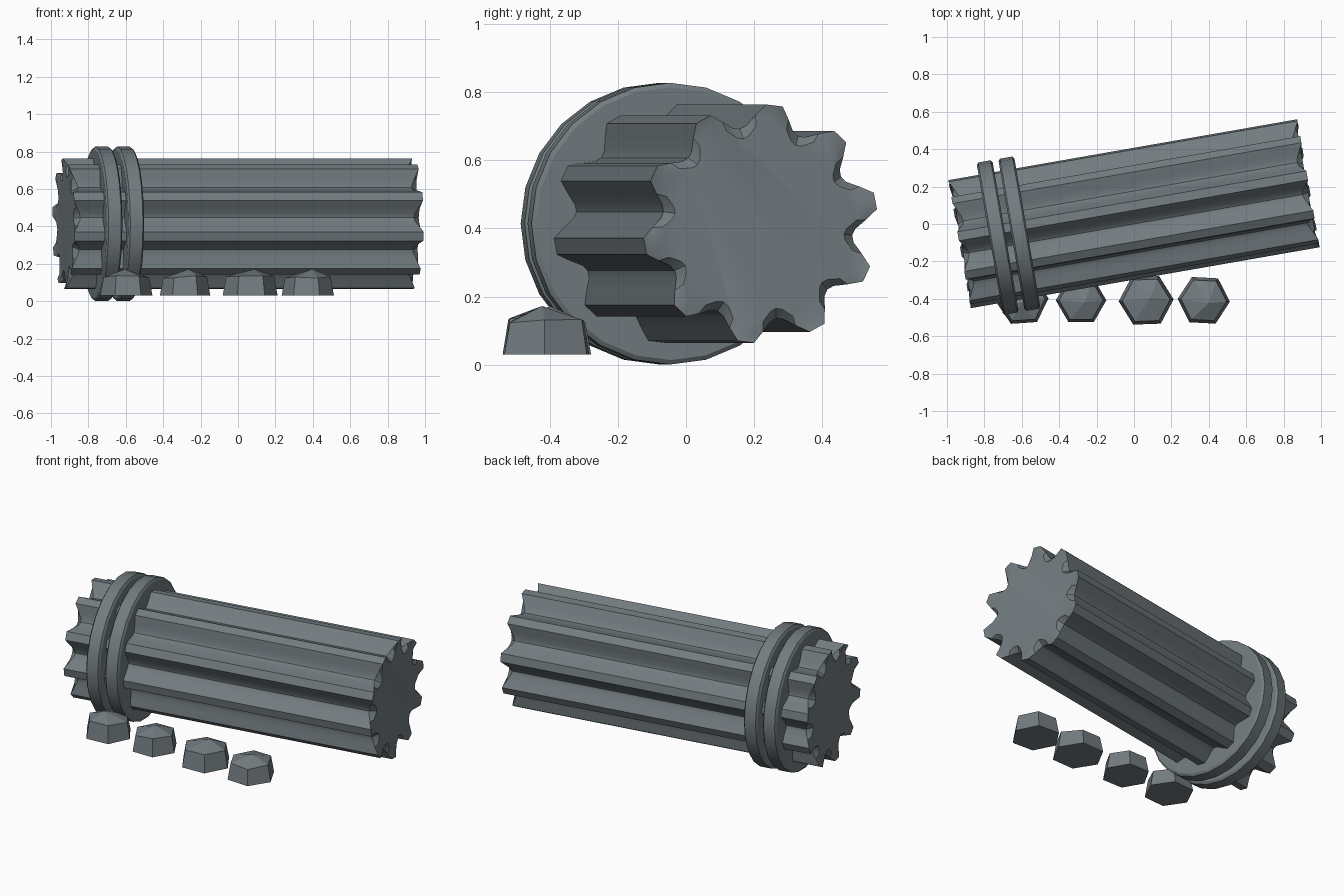
import bpy, bmesh, math, random
from mathutils import Matrix, Vector

if "Cube" in bpy.data.objects:
    bpy.data.objects.remove(bpy.data.objects["Cube"])

random.seed(4)
stone = bpy.data.materials.new("slate_stone")
stone.diffuse_color = (0.17, 0.2, 0.215, 1)
stone.use_nodes = True
stone.node_tree.nodes["Principled BSDF"].inputs["Base Color"].default_value = stone.diffuse_color

YAW = math.radians(9.9)
# Local frame of the fallen shaft: local x runs along its axis
LAY = Matrix.Translation((0, 0.055, 0.414)) @ Matrix.Rotation(YAW, 4, 'Z')


def loft(name, loops, matrix, smooth):
    """Bridge equal-length point loops and close both ends."""
    bm = bmesh.new()
    rings = [[bm.verts.new(matrix @ Vector(p)) for p in loop] for loop in loops]
    n = len(rings[0])
    for a, b in zip(rings, rings[1:]):
        for i in range(n):
            j = (i + 1) % n
            bm.faces.new((a[i], a[j], b[j], b[i]))
    bm.faces.new(rings[0][::-1])
    bm.faces.new(rings[-1])
    bmesh.ops.remove_doubles(bm, verts=bm.verts, dist=0.0005)
    bmesh.ops.recalc_face_normals(bm, faces=bm.faces)
    me = bpy.data.meshes.new(name)
    bm.to_mesh(me)
    bm.free()
    ob = bpy.data.objects.new(name, me)
    bpy.context.collection.objects.link(ob)
    me.materials.append(stone)
    if smooth:
        bpy.ops.object.select_all(action='DESELECT')
        bpy.context.view_layer.objects.active = ob
        ob.select_set(True)
        bpy.ops.object.shade_smooth_by_angle(angle=math.radians(30))
    return ob


# Fluted shaft: ten ridges, scalloped valleys, ridge tips jutting past the ends
RIDGES, TIP, VALLEY = 10, 0.35, 0.283
flute = [(-4, TIP), (4, TIP), (9, 0.318), (14, 0.29), (18, VALLEY), (22, 0.29), (27, 0.318)]
profile = [(math.radians(11 + 36 * k + a), r) for k in range(RIDGES) for a, r in flute]


def shaft_loop(side, cap):
    pts = []
    for a, r in profile:
        x = 0.937 if cap else 0.905 + 0.042 * (r - VALLEY) / (TIP - VALLEY)
        rr = r - 0.03 if cap else r
        pts.append((side * x, rr * math.cos(a), rr * math.sin(a)))
    return pts


loft("fluted_shaft", [shaft_loop(-1, True), shaft_loop(-1, False),
                      shaft_loop(1, False), shaft_loop(1, True)], LAY, True)

# Two collar bands with softened rims
for name, x in (("outer_collar", -0.74), ("inner_collar", -0.622)):
    loops = []
    for dx, r in ((-0.043, 0.4), (-0.034, 0.413), (0.034, 0.413), (0.043, 0.4)):
        loops.append([(x + dx, r * math.cos(t), r * math.sin(t))
                      for t in (math.tau * i / 24 for i in range(24))])
    loft(name, loops, LAY, True)

# Row of six-sided rubble stones with low off-centre peaks
for i, (x, r, turn) in enumerate(((-0.597, 0.14, 4), (-0.283, 0.135, 0),
                                  (0.065, 0.147, 2), (0.373, 0.14, -3))):
    px, py = random.uniform(-0.02, 0.03), random.uniform(-0.02, 0.02)
    loops = []
    for z, s in ((0.03, 1.0), (0.13, 0.87)):
        loops.append([(r * s * math.cos(t), r * s * math.sin(t),
                       z + (random.uniform(-0.008, 0.008) if s < 1 else 0))
                      for t in (math.radians(60 * k + turn) for k in range(6))])
    loops.append([(px, py, 0.172)] * 6)
    # Peak ring collapses to a single point
    bm = bmesh.new()
    low, up = [[bm.verts.new(p) for p in l] for l in loops[:2]]
    top = bm.verts.new(loops[2][0])
    bm.faces.new(low[::-1])
    for k in range(6):
        j = (k + 1) % 6
        bm.faces.new((low[k], low[j], up[j], up[k]))
        bm.faces.new((up[k], up[j], top))
    me = bpy.data.meshes.new("rubble_stone")
    bm.to_mesh(me)
    bm.free()
    me.materials.append(stone)
    ob = bpy.data.objects.new(f"rubble_stone_{i + 1}", me)
    ob.location = (x, -0.408, 0)
    bpy.context.collection.objects.link(ob)
